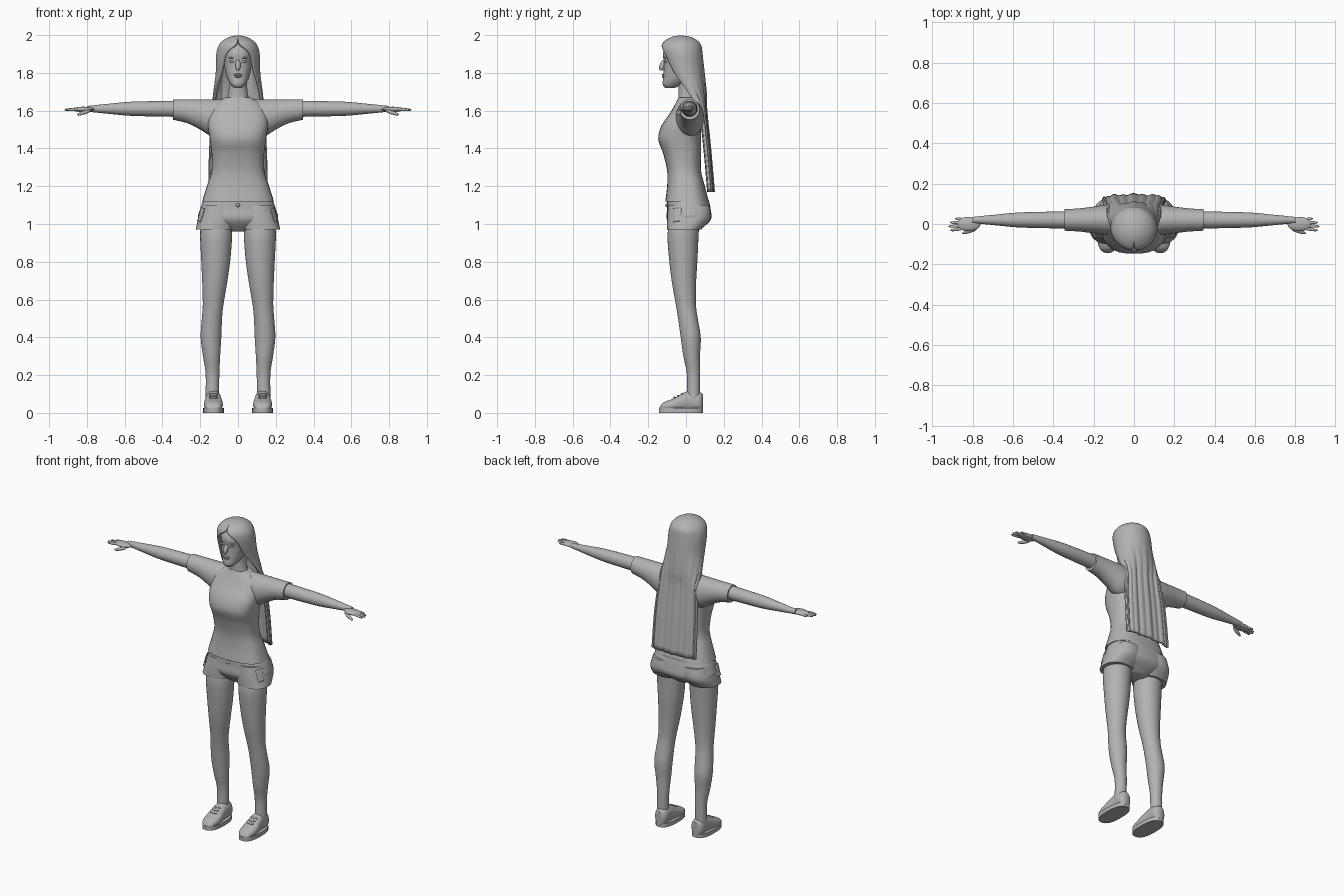
import bpy, bmesh, math
from mathutils import Vector, Euler

cube = bpy.data.objects.get("Cube")
if cube:
    bpy.data.objects.remove(cube, do_unlink=True)

grey = bpy.data.materials.new("plain grey")
grey.use_nodes = True
grey.diffuse_color = (0.45, 0.45, 0.45, 1)
grey.node_tree.nodes["Principled BSDF"].inputs["Base Color"].default_value = grey.diffuse_color
parts = []


def add_object(name, bm):
    bmesh.ops.recalc_face_normals(bm, faces=bm.faces)
    mesh = bpy.data.meshes.new(name)
    bm.to_mesh(mesh)
    bm.free()
    mesh.materials.append(grey)
    part = bpy.data.objects.new(name, mesh)
    bpy.context.collection.objects.link(part)
    parts.append(part)
    return part


def smooth_rows(rows, steps=5):
    """Smooth rows of numbers with a Catmull-Rom curve."""
    result = []
    last = len(rows) - 1
    for i in range(last):
        before, start, end, after = rows[max(i - 1, 0)], rows[i], rows[i + 1], rows[min(i + 2, last)]
        for step in range(steps):
            t = step / steps
            result.append([b + t * ((c - a) + t * ((2 * a - 5 * b + 4 * c - d)
                           + t * (3 * b - a - 3 * c + d))) / 2
                           for a, b, c, d in zip(before, start, end, after)])
    return result + [rows[last]]


def bridge(bm, rings, closed):
    """Join neighbouring rings of vertices with quads."""
    for lower, upper in zip(rings, rings[1:]):
        for i in range(len(lower) if closed else len(lower) - 1):
            j = (i + 1) % len(lower)
            bm.faces.new((lower[i], lower[j], upper[j], upper[i]))


def loft(name, axis, rows, side=1, power=2.0, sides=32):
    """Rows give the position on the axis, then centre and radius on the other two axes."""
    bm = bmesh.new()
    rings = []
    for along, centre_a, centre_b, radius_a, radius_b in smooth_rows(rows):
        ring = []
        for k in range(sides):
            c, s = math.cos(math.tau * k / sides), math.sin(math.tau * k / sides)
            a = centre_a + radius_a * math.copysign(abs(c) ** (2 / power), c)
            b = centre_b + radius_b * math.copysign(abs(s) ** (2 / power), s)
            x, y, z = {"x": (along, a, b), "y": (a, along, b), "z": (a, b, along)}[axis]
            ring.append(bm.verts.new((x * side, y, z)))
        rings.append(ring)
    bridge(bm, rings, closed=True)
    bm.faces.new(rings[0])
    bm.faces.new(rings[-1])
    return add_object(name, bm)


def upright(name, rows, power=2.0):
    """Centred loft from rows of height, half width, front and back."""
    return loft(name, "z", [(height, 0, (front + back) / 2, width, (back - front) / 2)
                            for height, width, front, back in rows], power=power)


def blob(name, location, size, turn=(0, 0, 0)):
    bm = bmesh.new()
    bmesh.ops.create_uvsphere(bm, u_segments=16, v_segments=10, radius=1)
    rotation = Euler(turn).to_matrix()
    for vert in bm.verts:
        vert.co = rotation @ (vert.co * Vector(size)) + Vector(location)
    return add_object(name, bm)


# Shirt body, shorts and neck
upright("shirt", [(1.12, .19, -.11, .12), (1.2, .165, -.1, .1), (1.28, .14, -.1, .08),
                  (1.37, .14, -.12, .08), (1.45, .15, -.147, .08), (1.52, .16, -.13, .08),
                  (1.58, .155, -.09, .08), (1.63, .13, -.06, .07), (1.67, .07, -.04, .06)], power=2.6)
upright("shorts", [(1.13, .18, -.1, .12), (1.08, .2, -.1, .13), (1.02, .2, -.1, .13),
                   (.96, .05, -.05, .06)], power=2.4)
blob("waist_button", (0, -.1, 1.1), (.01, .01, .01))
upright("neck", [(1.63, .07, -.04, .06), (1.7, .05, -.04, .05), (1.79, .05, -.04, .05)])

# Head and face
upright("head", [(1.72, .02, -.11, -.06), (1.74, .04, -.124, -.02), (1.78, .06, -.12, .03),
                 (1.85, .074, -.117, .07), (1.91, .076, -.12, .08), (1.97, .05, -.08, .05)], power=2.2)
blob("nose", (0, -.125, 1.84), (.014, .015, .03), turn=(-.35, 0, 0))
for name, height, width in (("upper_lip", 1.79, .024), ("lower_lip", 1.78, .02)):
    blob(name, (0, -.118, height), (width, .01, .006))
for side, label in ((1, "left"), (-1, "right")):
    blob(label + "_eye", (side * .03, -.106, 1.86), (.015, .01, .007))
    blob(label + "_brow", (side * .03, -.108, 1.88), (.02, .01, .004), turn=(0, 0, side * .2))

# Hair sheet: rows give height, half width, front, back and the angle left open for the face
hair_rows = [(1.99, .01, -.04, -.02, 0), (1.98, .05, -.08, .03, 0), (1.95, .09, -.12, .07, .1),
             (1.9, .107, -.12, .08, .6), (1.8, .11, -.09, .09, .9), (1.68, .125, -.02, .1, 1.3),
             (1.6, .13, .05, .1, 1.4), (1.4, .145, .08, .12, 1.4), (1.17, .15, .1, .14, 1.4)]
bm = bmesh.new()
strands = 72
rings = []
for height, width, front, back, opening in smooth_rows(hair_rows):
    fall = min(max((1.85 - height) * 4, 0), 1)
    opening = max(opening, 0)
    ring = []
    for k in range(strands + 1):
        angle = opening + (math.tau - 2 * opening) * k / strands
        wave = fall * .003 * (math.sin(k * .9) + math.sin(k * .4))
        depth = (front + back) / 2 - (back - front) / 2 * math.cos(angle) + wave
        ring.append(bm.verts.new((width * math.sin(angle), depth, height)))
    rings.append(ring)
bridge(bm, rings, closed=False)
bm.faces.new(rings[0])
bmesh.ops.remove_doubles(bm, verts=bm.verts, dist=.0001)
hair = add_object("long_hair", bm)
thickness = hair.modifiers.new("thickness", "SOLIDIFY")
thickness.thickness = .016
thickness.offset = 0

# Limbs, sleeves and shoes on both sides
arm_y, arm_z, sleeve_top, foot_x = .02, 1.61, 1.66, .13
for side, label in ((1, "left_"), (-1, "right_")):
    # Sleeve hangs from a level shoulder line, the arm tapers along a straight line
    loft(label + "sleeve", "x", [(x, arm_y, sleeve_top - radius, radius * .5 + .026, radius)
                                 for x, radius in ((.05, .1), (.14, .097), (.2, .08), (.27, .063), (.345, .054))],
         side)
    loft(label + "arm", "x", [(x, arm_y, arm_z, radius, radius)
                              for x, radius in ((.3, .043), (.42, .041), (.57, .037), (.68, .027), (.8, .015))],
         side)

    # Hand with a fan of fingers
    blob(label + "palm", (side * .82, 0, arm_z - .003), (.06, .035, .014))
    for i, name in enumerate(("little", "ring", "middle", "index")):
        reach = .92 - .008 * abs(i - 2) ** 2
        blob(label + name + "_finger", (side * (reach - .04), .022 - .016 * i, arm_z - .004),
             (.04, .008, .008), turn=(0, side * .04, side * (.14 - .1 * i)))
    blob(label + "thumb", (side * .815, -.035, 1.59), (.04, .01, .01), turn=(0, side * .3, side * -.3))

    # Shorts leg and bare leg
    loft(label + "shorts_leg", "z", [(1.1, .1, .015, .09, .11), (1.03, .108, .015, .103, .115),
                                     (.97, .123, -.01, .1, .09)], side, power=2.3)
    loft(label + "leg", "z", [(z, x, y, radius * 1.03, radius) for z, x, y, radius in (
        (1, .115, -.01, .08), (.93, .116, -.016, .082), (.8, .118, -.014, .074), (.68, .124, -.01, .063),
        (.57, .132, 0, .053), (.5, .138, .01, .052), (.4, .143, .025, .053), (.3, .14, .03, .044),
        (.2, .135, .04, .035), (.06, .137, .04, .035))], side)

    # Shoe upper rises from the toe to the ankle on a flat sole
    sole_top = .01
    loft(label + "shoe", "y", [(y, foot_x, (top + sole_top) / 2, width, (top - sole_top) / 2)
                               for y, width, top in ((-.14, .02, .03), (-.12, .04, .055), (-.07, .05, .075),
                                                     (.01, .042, .116), (.07, .04, .11), (.09, .02, .1))],
         side, power=2.3)
    loft(label + "shoe_sole", "z", [(z, foot_x, -.027, .055, .117) for z in (0, .025)], side, power=2.5)
    for i in range(3):
        blob(label + "lace", (side * foot_x, .02 * i - .06, .08 + .01 * i), (.024, .007, .006))

    # Side pocket patch that follows the shorts
    bm = bmesh.new()
    bmesh.ops.create_grid(bm, x_segments=8, y_segments=8, size=1)
    for vert in bm.verts:
        across, up = vert.co.x, vert.co.y
        vert.co = Vector((side * (.2 - .01 * up), .03 * across - .05, 1.05 + .035 * up))
    pocket = add_object(label + "pocket", bm)
    wrap = pocket.modifiers.new("follow shorts", "SHRINKWRAP")
    wrap.target = bpy.data.objects[label + "shorts_leg"]
    wrap.offset = .004
    pocket.modifiers.new("thickness", "SOLIDIFY").thickness = .004

# Smooth shading with crisp hems
bpy.ops.object.select_all(action="DESELECT")
for part in parts:
    part.select_set(True)
bpy.context.view_layer.objects.active = parts[0]
bpy.ops.object.shade_smooth_by_angle(angle=math.radians(45))
